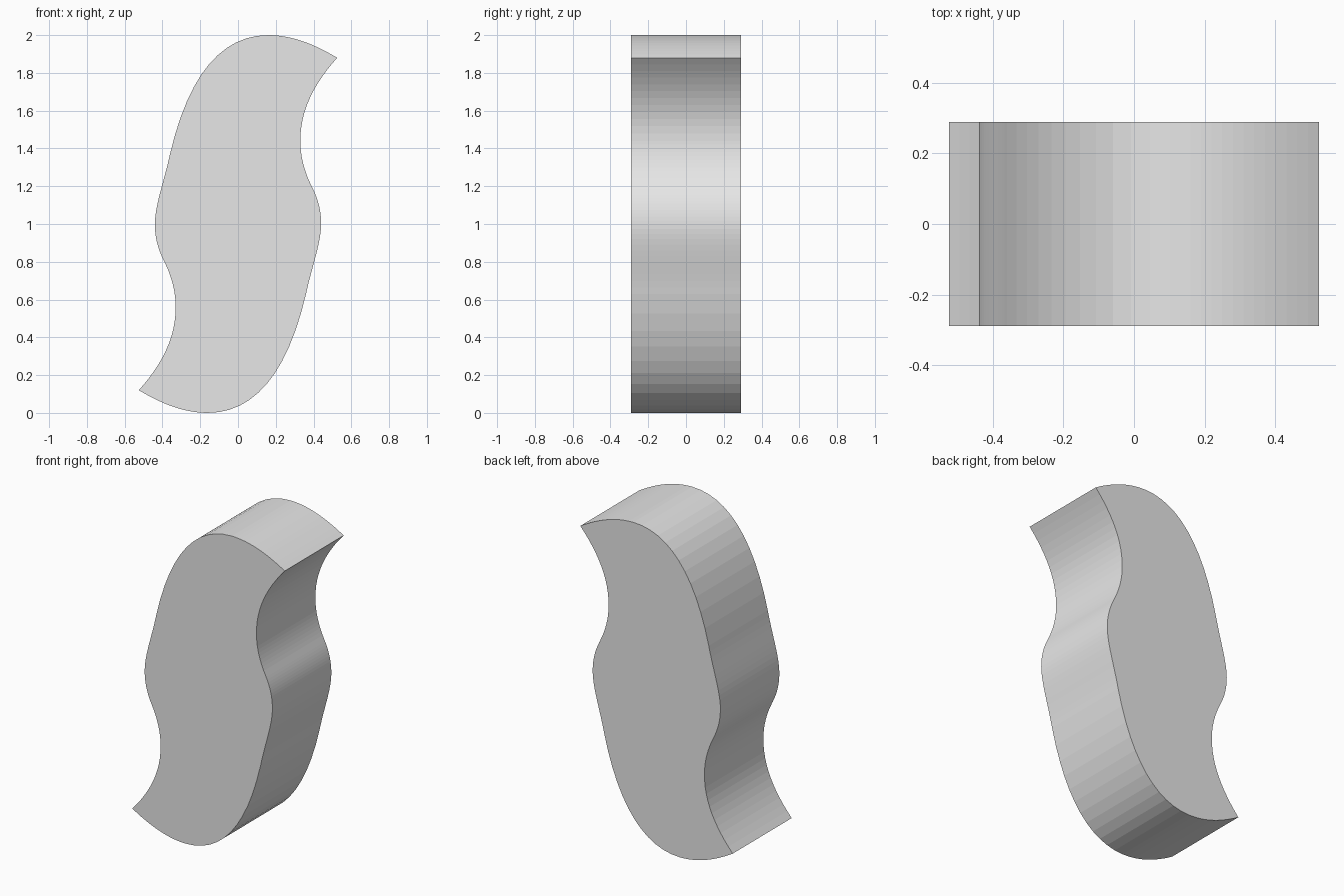
import bpy
import bmesh
from mathutils import Vector
from mathutils.geometry import interpolate_bezier

cube = bpy.data.objects.get("Cube")
if cube:
    bpy.data.objects.remove(cube, do_unlink=True)

HALF_DEPTH = 0.29
STEPS = 13

# Half of the outline, tip to tip: anchor, handle, handle, anchor, ... in x, z
half_path = [
    (0.525, 1.88), (0.40, 1.955), (0.28, 2.0),
    (0.16, 2.0), (-0.08, 2.0), (-0.26, 1.80),
    (-0.36, 1.37), (-0.39, 1.23), (-0.44, 1.10),
    (-0.44, 1.0), (-0.44, 0.92), (-0.42, 0.86),
    (-0.39, 0.80), (-0.35, 0.72), (-0.33, 0.64),
    (-0.33, 0.56), (-0.33, 0.40), (-0.40, 0.26),
    (-0.525, 0.12),
]
path = [Vector((x, -HALF_DEPTH, z)) for x, z in half_path]

half = []
for i in range(0, len(path) - 1, 3):
    half += interpolate_bezier(*path[i:i + 4], STEPS)[:-1]

# The other half is the same curve turned half way round the centre
outline = half + [Vector((-p.x, p.y, 2 - p.z)) for p in half]

# Extrude the outline from front to back
bm = bmesh.new()
front = bm.faces.new([bm.verts.new(p) for p in outline])
extruded = bmesh.ops.extrude_face_region(bm, geom=[front], use_keep_orig=True)
back_verts = [g for g in extruded["geom"] if isinstance(g, bmesh.types.BMVert)]
bmesh.ops.translate(bm, verts=back_verts, vec=(0, 2 * HALF_DEPTH, 0))
bmesh.ops.recalc_face_normals(bm, faces=bm.faces)

mesh = bpy.data.meshes.new("curved_block")
bm.to_mesh(mesh)
bm.free()
block = bpy.data.objects.new("curved_block", mesh)
bpy.context.collection.objects.link(block)

# Plain light grey
grey = bpy.data.materials.new("light_grey")
grey.use_nodes = True
colour = (0.8, 0.8, 0.8, 1)
grey.diffuse_color = colour
grey.node_tree.nodes["Principled BSDF"].inputs["Base Color"].default_value = colour
mesh.materials.append(grey)
